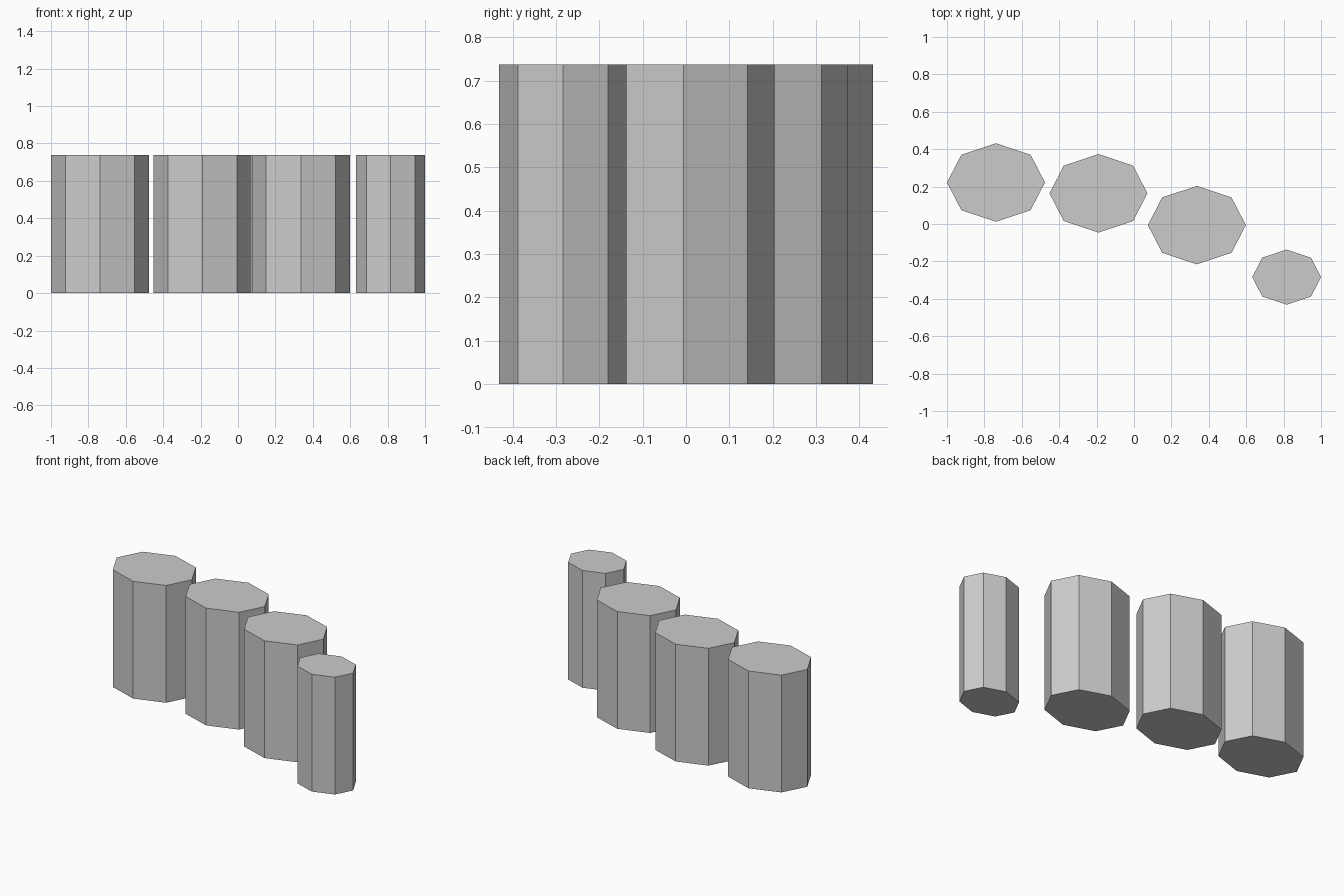
import bpy

# Remove the default cube
cube = bpy.data.objects.get("Cube")
if cube:
    bpy.data.objects.remove(cube, do_unlink=True)

# Plain grey material
GREY = (0.6, 0.6, 0.6, 1.0)
grey = bpy.data.materials.new("light_grey")
grey.use_nodes = True
grey.diffuse_color = GREY
grey.node_tree.nodes["Principled BSDF"].inputs["Base Color"].default_value = GREY

HEIGHT = 0.738
FLATTEN = 0.8  # depth of each pillar relative to its width


def add_pillar(name, x, y, radius):
    """Flattened eight-sided pillar standing on the ground."""
    bpy.ops.mesh.primitive_cylinder_add(
        vertices=8, radius=radius, depth=HEIGHT, location=(x, y, HEIGHT / 2))
    pillar = bpy.context.object
    pillar.name = name
    pillar.scale.y = FLATTEN
    bpy.ops.object.transform_apply(location=False, rotation=False, scale=True)
    pillar.data.materials.append(grey)


# Row of pillars stepping forward, ending in a smaller one
add_pillar("right_outer_pillar", -0.738, 0.222, 0.262)
add_pillar("right_inner_pillar", -0.190, 0.164, 0.262)
add_pillar("left_inner_pillar", 0.336, -0.006, 0.262)
add_pillar("left_small_pillar", 0.816, -0.284, 0.184)
